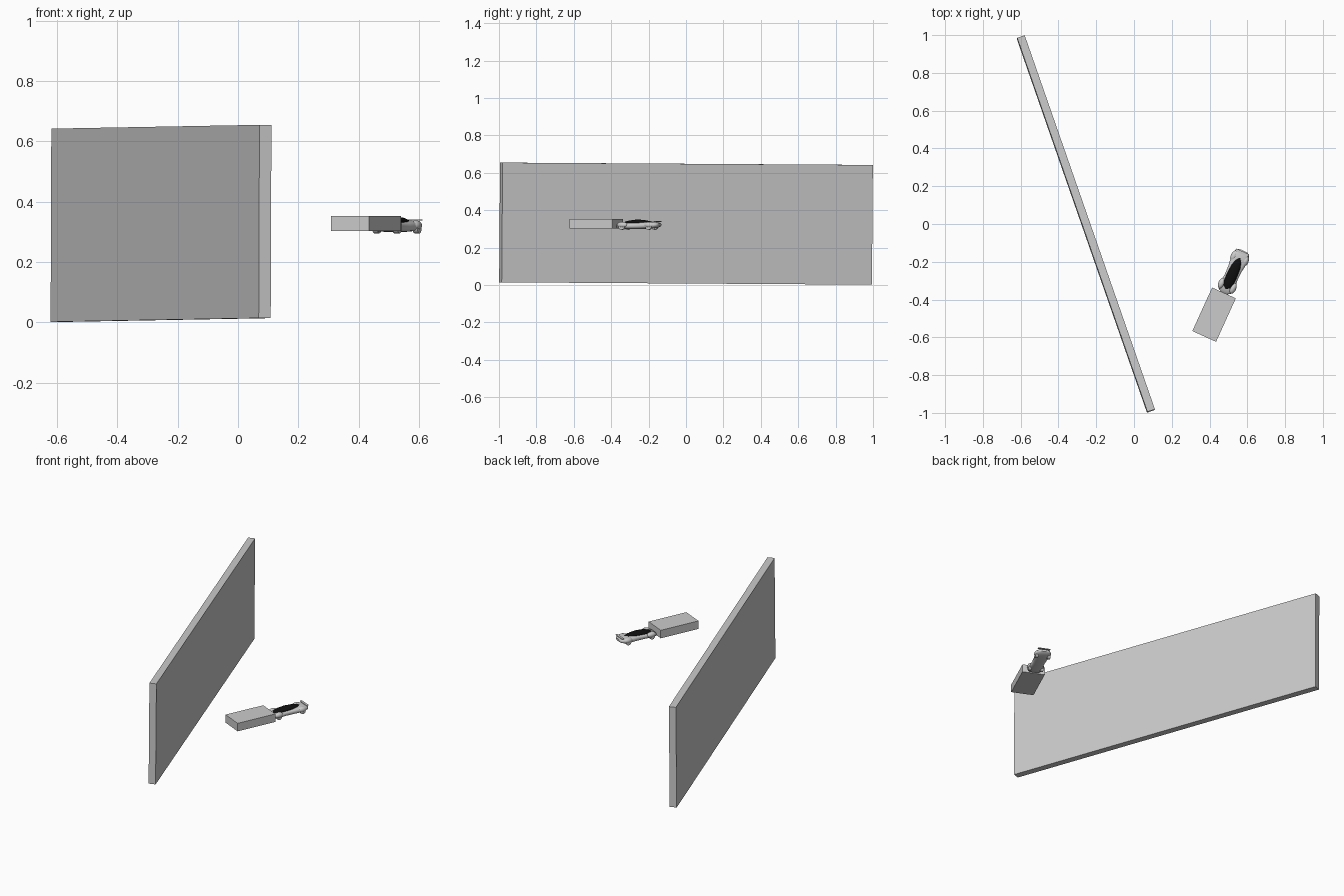
import bpy
import math
from mathutils import Matrix, Vector

cube = bpy.data.objects.get("Cube")
if cube:
    bpy.data.objects.remove(cube)


def material(name, value):
    m = bpy.data.materials.new(name)
    m.use_nodes = True
    m.diffuse_color = (value, value, value, 1)
    m.node_tree.nodes["Principled BSDF"].inputs["Base Color"].default_value = (value, value, value, 1)
    return m


grey = material("light grey", 0.6)
black = material("black glass", 0.005)


def finish(name, mat, smooth=False):
    ob = bpy.context.object
    ob.name = name
    ob.data.materials.append(mat)
    if smooth:
        bpy.ops.object.shade_smooth_by_angle(angle=math.radians(40))
    return ob


def box(name, size, location, rotation):
    bpy.ops.mesh.primitive_cube_add(size=1, location=location, rotation=rotation)
    ob = finish(name, grey)
    ob.scale = size
    return ob


# Wall and the slab behind the car
box("wall", (0.042, 2.096, 0.64), (-0.255, 0, 0.328), (-0.006, 0.006, math.radians(19.2)))
yaw = math.radians(-24.5)
box("slab", (0.138, 0.253, 0.051), (0.424, -0.48, 0.3275), (0, 0, yaw))

# Car frame: local +y runs away from the slab
car = Matrix.Translation((0.527, -0.254, 0.295)) @ Matrix.Rotation(yaw, 4, "Z")


def loft(name, stations, mat, sides=20, power=0.7):
    """Skin rounded cross-sections given as (y, half width, bottom, top)."""
    def rounded(v):
        return math.copysign(abs(v) ** power, v)
    verts, faces = [], []
    for y, half, low, high in stations:
        for i in range(sides):
            a = 2 * math.pi * i / sides
            verts.append((half * rounded(math.cos(a)), y,
                          (low + high) / 2 + (high - low) / 2 * rounded(math.sin(a))))
    for s in range(len(stations) - 1):
        for i in range(sides):
            j = (i + 1) % sides
            faces.append((s * sides + i, s * sides + j, (s + 1) * sides + j, (s + 1) * sides + i))
    last = (len(stations) - 1) * sides
    faces += [tuple(reversed(range(sides))), tuple(range(last, last + sides))]
    mesh = bpy.data.meshes.new(name)
    mesh.from_pydata([car @ Vector(v) for v in verts], [], [tuple(reversed(f)) for f in faces])
    ob = bpy.data.objects.new(name, mesh)
    bpy.context.collection.objects.link(ob)
    bpy.ops.object.select_all(action="DESELECT")
    bpy.context.view_layer.objects.active = ob
    ob.select_set(True)
    return finish(name, mat, True)


# Low body, pinched between the wheel arches
loft("car_body", [
    (-0.122, 0.018, 0.012, 0.022), (-0.112, 0.036, 0.006, 0.031), (-0.08, 0.043, 0.005, 0.037),
    (-0.03, 0.037, 0.004, 0.038), (0.02, 0.039, 0.004, 0.04), (0.07, 0.046, 0.006, 0.043),
    (0.1, 0.044, 0.009, 0.042), (0.117, 0.036, 0.015, 0.038), (0.124, 0.022, 0.02, 0.034)], grey)

# Long teardrop canopy
loft("canopy", [
    (-0.098, 0.006, 0.025, 0.034), (-0.085, 0.022, 0.025, 0.041), (-0.055, 0.028, 0.025, 0.049),
    (-0.01, 0.028, 0.025, 0.055), (0.03, 0.025, 0.025, 0.053), (0.065, 0.018, 0.025, 0.047),
    (0.085, 0.006, 0.03, 0.042)], black, power=1)

# Wheels and arches on both sides
for side, x in (("left", 0.037), ("right", -0.037)):
    for end, y in (("slab_end", -0.08), ("far_end", 0.078)):
        bpy.ops.mesh.primitive_cylinder_add(vertices=20, radius=0.017, depth=0.018)
        wheel = finish(f"{side}_{end}_wheel", grey, True)
        wheel.matrix_world = car @ Matrix.Translation((x, y, 0.017)) @ Matrix.Rotation(math.pi / 2, 4, "Y")
        bpy.ops.mesh.primitive_uv_sphere_add(segments=20, ring_count=12, radius=1)
        arch = finish(f"{side}_{end}_arch", grey, True)
        arch.matrix_world = (car @ Matrix.Translation((x * 0.9, y, 0.026))
                             @ Matrix.Diagonal((0.017, 0.03, 0.017, 1)))

# Tail wing over the far end
box("tail_wing", (0.075, 0.014, 0.004), car @ Vector((0, 0.112, 0.044)), (0, 0, yaw))
